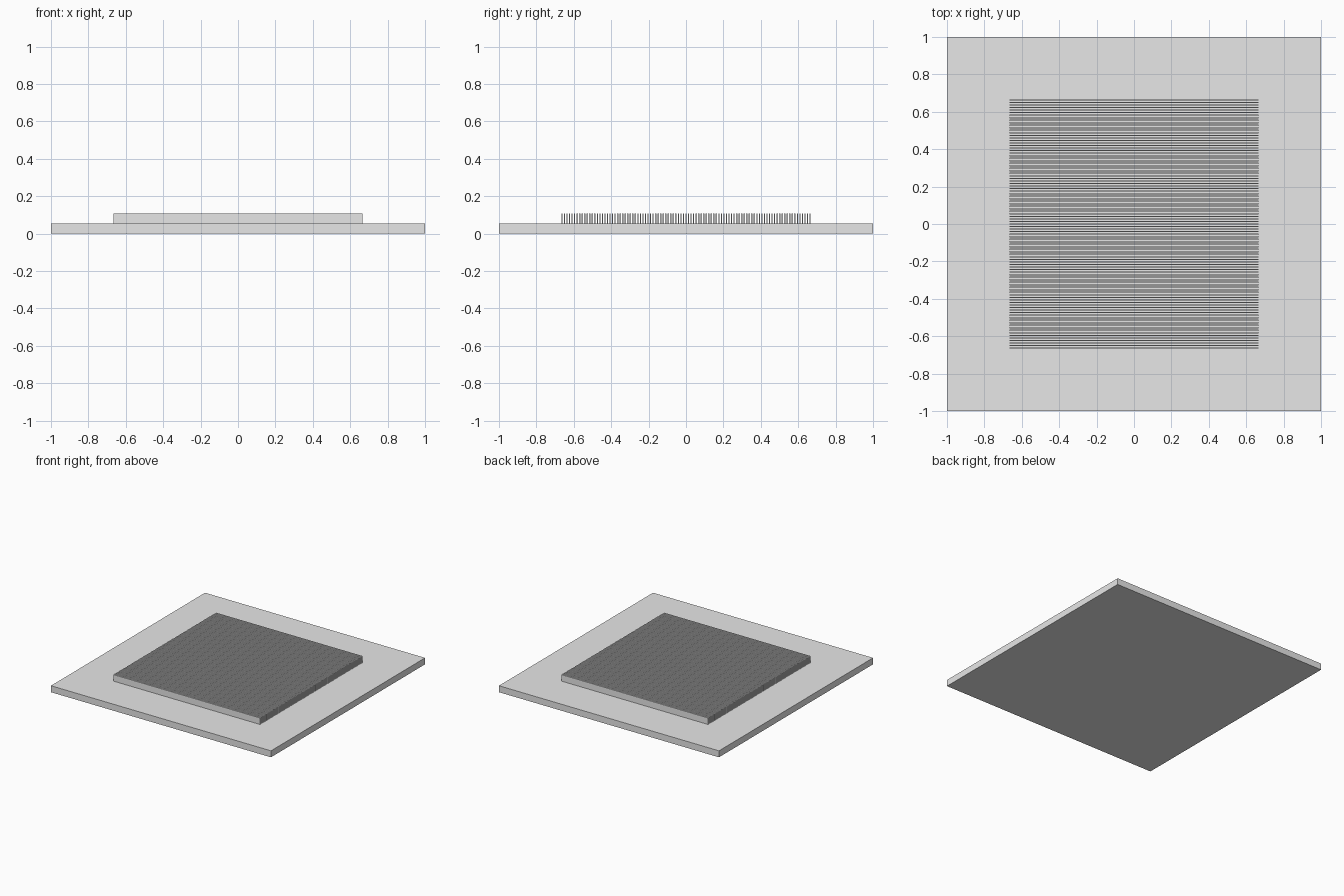
import bpy

if "Cube" in bpy.data.objects:
    bpy.data.objects.remove(bpy.data.objects["Cube"], do_unlink=True)

# Bare metal colour
metal = bpy.data.materials.new("plain_grey_metal")
metal.use_nodes = True
grey = (0.8, 0.8, 0.8, 1.0)
metal.diffuse_color = grey
metal.node_tree.nodes["Principled BSDF"].inputs["Base Color"].default_value = grey


def box(name, size, centre):
    bpy.ops.mesh.primitive_cube_add(size=1, location=centre)
    obj = bpy.context.object
    obj.name = name
    obj.scale = size
    bpy.ops.object.transform_apply(location=False, rotation=False, scale=True)
    obj.data.materials.append(metal)
    return obj


BASE_HEIGHT = 0.0533
FIN_HEIGHT = 0.0533
SPAN = 1.3333
FIN_COUNT = 99
PITCH = SPAN / (FIN_COUNT - 0.5)
THICKNESS = PITCH / 2

# Base plate
box("base_plate", (2, 2, BASE_HEIGHT), (0, 0, BASE_HEIGHT / 2))

# Row of thin upright fins, front to back
fins = box("cooling_fins", (SPAN, THICKNESS, FIN_HEIGHT),
           (0, (THICKNESS - SPAN) / 2, BASE_HEIGHT + FIN_HEIGHT / 2))
row = fins.modifiers.new("fin_row", 'ARRAY')
row.count = FIN_COUNT
row.use_relative_offset = False
row.use_constant_offset = True
row.constant_offset_displace = (0, PITCH, 0)
